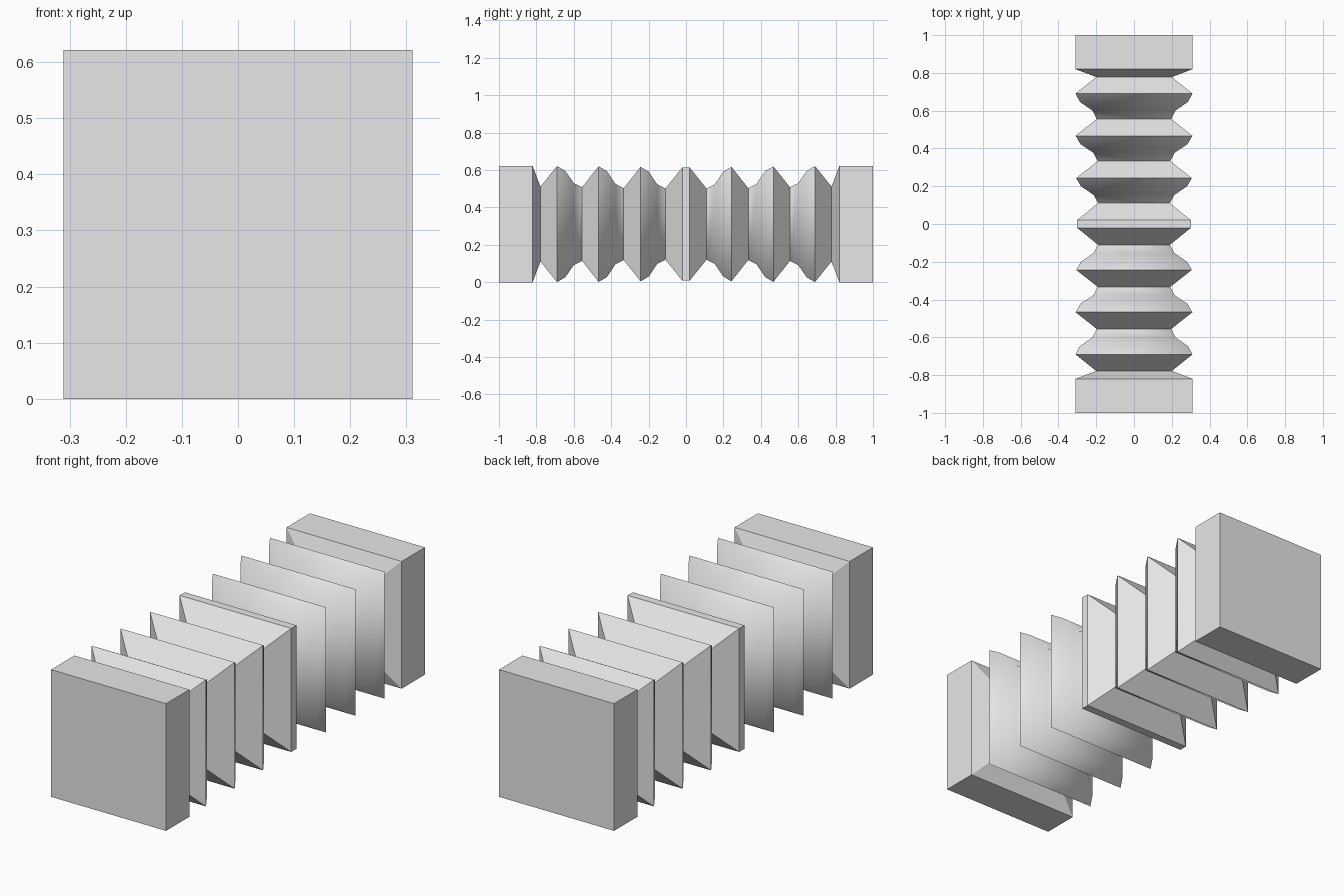
import bpy
import bmesh

if "Cube" in bpy.data.objects:
    bpy.data.objects.remove(bpy.data.objects["Cube"], do_unlink=True)

HALF = 0.311  # half width of the square section, also the axis height

grey = bpy.data.materials.new("light_grey")
grey.use_nodes = True
colour = (0.8, 0.8, 0.8, 1)
grey.diffuse_color = colour
grey.node_tree.nodes["Principled BSDF"].inputs["Base Color"].default_value = colour


def finish(bm, name):
    bmesh.ops.recalc_face_normals(bm, faces=bm.faces)
    mesh = bpy.data.meshes.new(name)
    bm.to_mesh(mesh)
    bm.free()
    mesh.materials.append(grey)
    obj = bpy.data.objects.new(name, mesh)
    bpy.context.collection.objects.link(obj)


# End blocks
def end_block(name, side):
    bm = bmesh.new()
    bmesh.ops.create_cube(bm, size=1)
    for v in bm.verts:
        v.co.x *= 2 * HALF
        v.co.y = v.co.y * 0.18 + side * 0.91
        v.co.z = v.co.z * 2 * HALF + HALF
    finish(bm, name)


end_block("front_block", -1)
end_block("back_block", 1)

# Fold profile from the middle outwards: crest, curved slope, valley, straight slope
profile = [(0.02, 0.302, True), (0.11, 0.19, True)]  # distance, half width, crease
for crest, size, valley, inner in ((0.243, 0.306, 0.11, 0.19),
                                   (0.467, 0.309, 0.333, 0.192),
                                   (0.69, 0.31, 0.556, 0.197)):
    length = crest - valley
    rise = size - inner
    profile += [(valley + length * 0.33, inner + rise * 0.2, False),
                (valley + length * 0.67, inner + rise * 0.78, False),
                (crest, size, True)]
    outer = {0.243: (0.333, 0.192), 0.467: (0.556, 0.197), 0.69: (0.778, 0.2)}[crest]
    profile.append((*outer, True))
profile.append((0.82, HALF, True))
rings_data = [(-d, r, c) for d, r, c in reversed(profile)] + profile

# Square bellows lofted through the profile
bm = bmesh.new()
rings = []
for y, r, crease in rings_data:
    rings.append([bm.verts.new((sx * r, y, HALF + sz * r))
                  for sx, sz in ((-1, -1), (1, -1), (1, 1), (-1, 1))])
for a, b in zip(rings, rings[1:]):
    for i in range(4):
        j = (i + 1) % 4
        bm.faces.new((a[i], a[j], b[j], b[i])).smooth = True

# Creases on crests, valleys and the corners of the straight slopes
for k, ring in enumerate(rings):
    for i in range(4):
        if rings_data[k][2]:
            bm.edges.get((ring[i], ring[(i + 1) % 4])).smooth = False
        if k + 1 < len(rings) and rings_data[k][2] and rings_data[k + 1][2]:
            bm.edges.get((ring[i], rings[k + 1][i])).smooth = False
finish(bm, "bellows")
